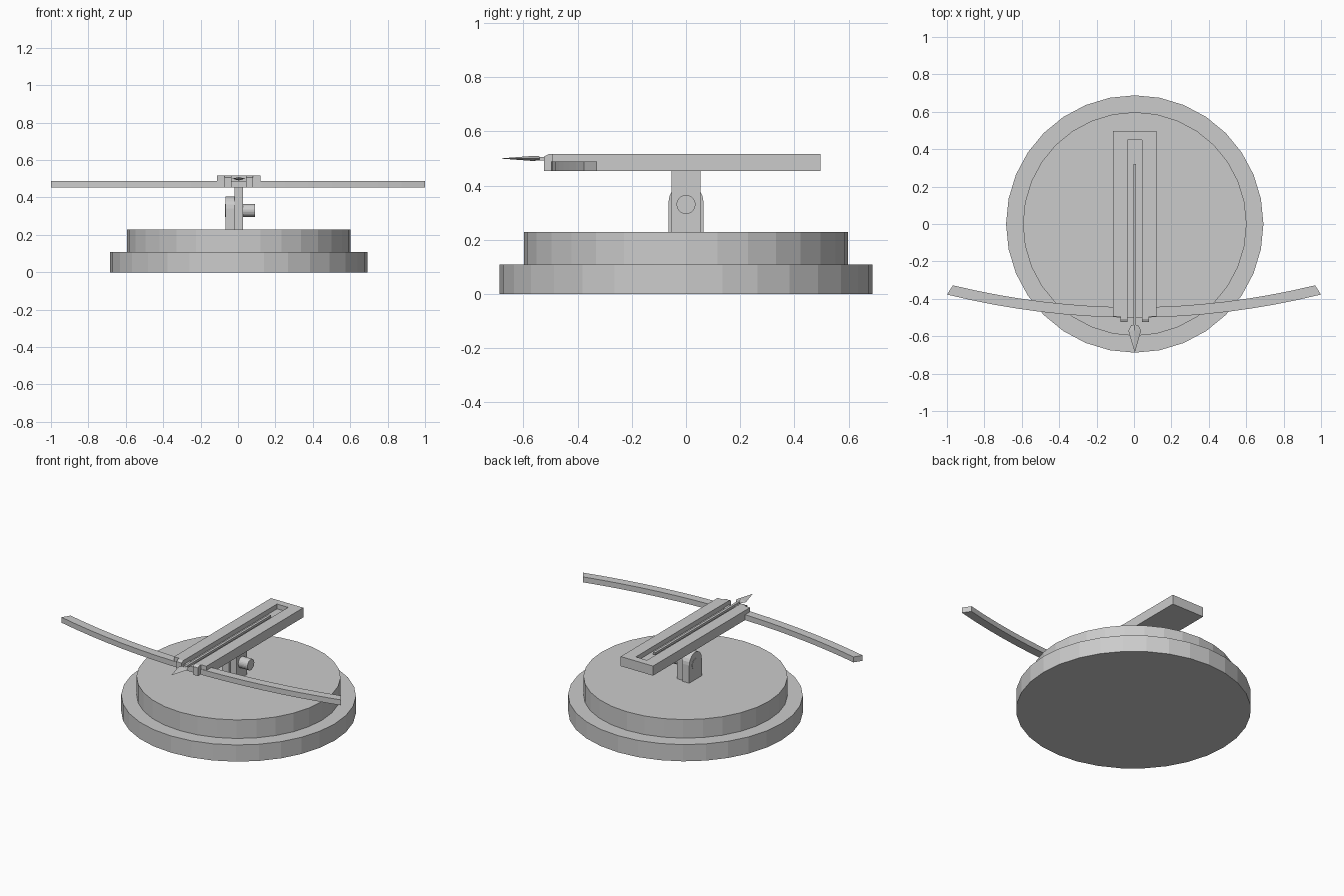
import bpy, bmesh, math

if "Cube" in bpy.data.objects:
    bpy.data.objects.remove(bpy.data.objects["Cube"])

CX = 0.004  # centre line of the stand


def prism(name, pts, lo, hi, axis='Z'):
    """Extrude a closed profile along Z (pts are x,y) or X (pts are y,z)."""
    bm = bmesh.new()
    put = (lambda p, h: (p[0], p[1], h)) if axis == 'Z' else (lambda p, h: (h, p[0], p[1]))
    face = bm.faces.new([bm.verts.new(put(p, lo)) for p in pts])
    ext = bmesh.ops.extrude_face_region(bm, geom=[face])
    d = hi - lo
    bmesh.ops.translate(bm, verts=[v for v in ext['geom'] if isinstance(v, bmesh.types.BMVert)],
                        vec=(0, 0, d) if axis == 'Z' else (d, 0, 0))
    bmesh.ops.recalc_face_normals(bm, faces=bm.faces)
    me = bpy.data.meshes.new(name)
    bm.to_mesh(me)
    bm.free()
    ob = bpy.data.objects.new(name, me)
    bpy.context.collection.objects.link(ob)
    return ob


def circle(r, n, cx=0, cy=0):
    return [(cx + r * math.cos(2 * math.pi * i / n), cy + r * math.sin(2 * math.pi * i / n))
            for i in range(n)]


def rect(x0, x1, y0, y1):
    return [(x0, y0), (x1, y0), (x1, y1), (x0, y1)]


# Two-step round base
prism("base_lower", circle(0.688, 32, CX), 0, 0.108)
prism("base_upper", circle(0.598, 32, CX), 0.108, 0.228)

# Hinge: flat post, round-topped bracket and pin
prism("post", rect(-0.053, 0.053, 0.22, 0.46), -0.018, 0.026, 'X')
arc = [(0.064 * math.cos(math.pi * i / 10), 0.342 + 0.064 * math.sin(math.pi * i / 10))
       for i in range(11)]
prism("bracket", [(-0.064, 0.22), (0.064, 0.22)] + arc, -0.068, -0.018, 'X')
prism("pin", circle(0.035, 24, 0, 0.33), -0.070, 0.092, 'X')

# Stock: U-shaped rails around the open groove, plus its floor
hw, gw = 0.116, 0.040
u = [(-hw, -0.495), (-gw, -0.495), (-gw, 0.45), (gw, 0.45),
     (gw, -0.495), (hw, -0.495), (hw, 0.497), (-hw, 0.497)]
prism("stock_rails", [(x + CX, y) for x, y in u], 0.454, 0.516)
prism("groove_floor", rect(CX - gw, CX + gw, -0.495, 0.45), 0.454, 0.485)

# Front prongs with chamfered tops
prong = [(-0.49, 0.454), (-0.525, 0.454), (-0.525, 0.507), (-0.507, 0.516), (-0.49, 0.516)]
for side, label in ((-1, "left"), (1, "right")):
    a, b = sorted((CX + side * gw, CX + side * 0.077))
    prism("prong_" + label, prong, a, b, 'X')

# Curved bow
N = 16
ts = [2 * i / N - 1 for i in range(N + 1)]
outer = [(t, -0.50 + 0.123 * t * t) for t in ts]
inner = [(0.968 * t, -0.445 + 0.117 * t * t) for t in reversed(ts)]
prism("bow", outer + inner, 0.454, 0.489)

# Arrow shaft and faceted head
prism("arrow_shaft", rect(CX - 0.008, CX + 0.008, -0.56, 0.32), 0.492, 0.506)
bm = bmesh.new()
rings = []
for y, w, h in ((-0.54, 0.018, 0.008), (-0.57, 0.034, 0.009)):
    rings.append([bm.verts.new((CX + sx * w, y, 0.5 + sz * h))
                  for sx, sz in ((1, 0), (0, 1), (-1, 0), (0, -1))])
tip = bm.verts.new((CX, -0.688, 0.5))
bm.faces.new(rings[0])
for i in range(4):
    j = (i + 1) % 4
    bm.faces.new((rings[0][i], rings[0][j], rings[1][j], rings[1][i]))
    bm.faces.new((rings[1][i], rings[1][j], tip))
bmesh.ops.recalc_face_normals(bm, faces=bm.faces)
me = bpy.data.meshes.new("arrow_head")
bm.to_mesh(me)
bm.free()
bpy.context.collection.objects.link(bpy.data.objects.new("arrow_head", me))
